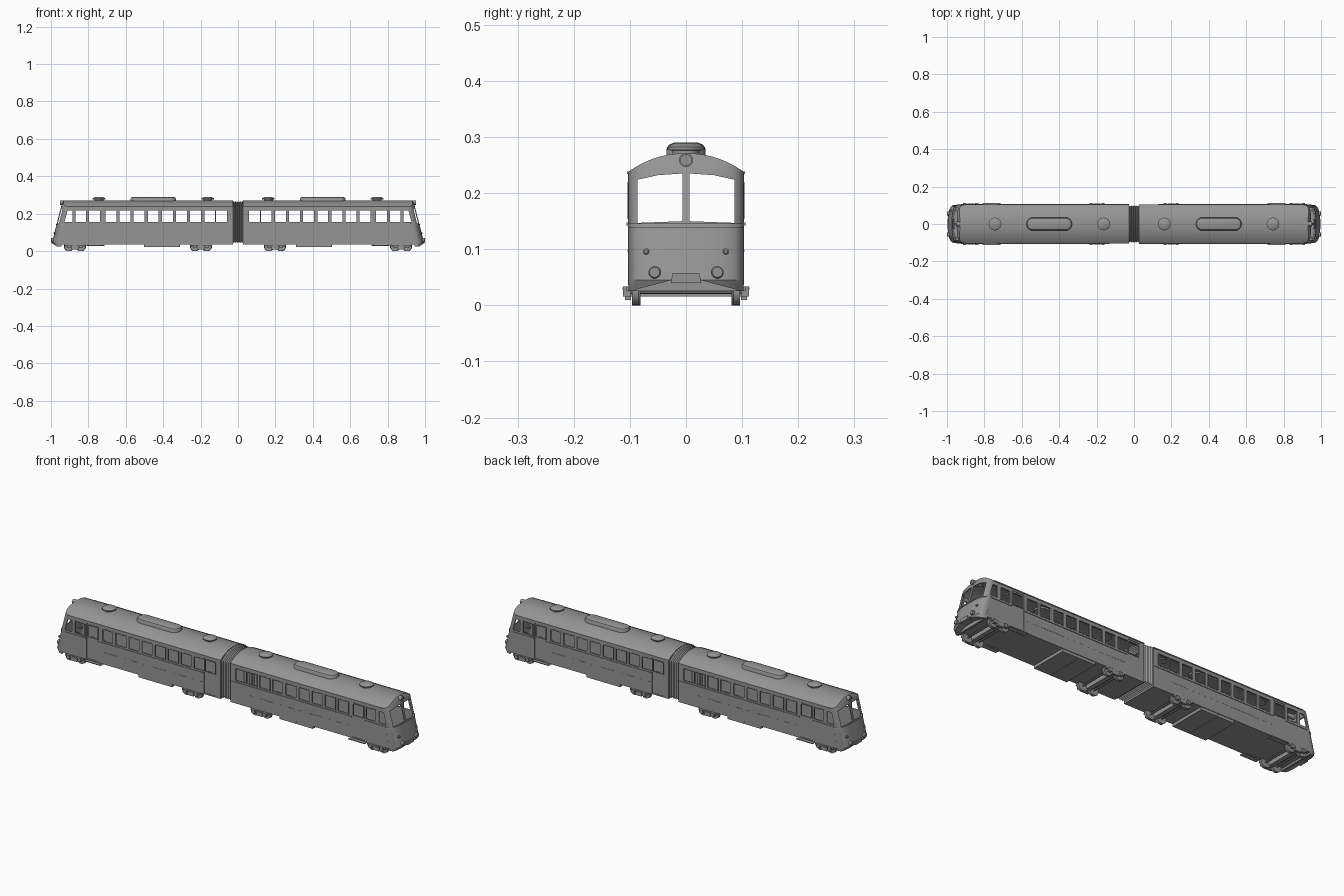
import bpy, bmesh, math
from mathutils import Matrix, Vector

if "Cube" in bpy.data.objects:
    bpy.data.objects.remove(bpy.data.objects["Cube"])

grey = bpy.data.materials.new("plain_grey")
grey.use_nodes = True
COLOUR = (0.3, 0.3, 0.3, 1)
grey.diffuse_color = COLOUR
grey.node_tree.nodes["Principled BSDF"].inputs["Base Color"].default_value = COLOUR


# ---- helpers ----
def loft(bm, rings, caps=True):
    rows = [[bm.verts.new(p) for p in r] for r in rings]
    n = len(rows[0])
    for a, b in zip(rows, rows[1:]):
        for i in range(n):
            j = (i + 1) % n
            bm.faces.new((a[i], a[j], b[j], b[i]))
    if caps:
        bm.faces.new(rows[0][::-1])
        bm.faces.new(rows[-1])


def box(bm, x0, x1, y0, y1, z0, z1):
    loft(bm, [[(x0, y0, z), (x1, y0, z), (x1, y1, z), (x0, y1, z)] for z in (z0, z1)])


def lathe(bm, profile, mat, seg=24):
    # profile of (radius, height), placed by mat
    loft(bm, [[mat @ Vector((r * math.cos(t), r * math.sin(t), h))
               for t in (2 * math.pi * k / seg for k in range(seg))] for r, h in profile])


def along(axis, x, y, z):
    turn = Matrix.Rotation(math.pi / 2, 4, "Y") if axis == "X" else Matrix.Rotation(-math.pi / 2, 4, "X")
    return Matrix.Translation((x, y, z)) @ (turn if axis != "Z" else Matrix())


def finish(bm, name, smooth=True):
    bmesh.ops.recalc_face_normals(bm, faces=bm.faces[:])
    me = bpy.data.meshes.new(name)
    bm.to_mesh(me)
    bm.free()
    me.materials.append(grey)
    ob = bpy.data.objects.new(name, me)
    bpy.context.scene.collection.objects.link(ob)
    return ob


def boolean(ob, cutter, op):
    mod = ob.modifiers.new("cut", "BOOLEAN")
    mod.operation, mod.solver, mod.object = op, "EXACT", cutter
    dg = bpy.context.evaluated_depsgraph_get()
    me = bpy.data.meshes.new_from_object(ob.evaluated_get(dg))
    ob.modifiers.clear()
    ob.data = me
    bpy.data.objects.remove(cutter)


# ---- body shapes ----
HALF = 0.103


def section(x, inset, bottom):
    w = HALF - inset
    pts = [(x, -w, bottom), (x, w, bottom)]
    for k in range(21):
        s = math.cos(math.pi * k / 20)
        pts.append((x, w * s, 0.238 - inset / 2 + (0.033 - inset / 2) * (1 - abs(s) ** 2.2)))
    return pts


def nose(z, tip, inset):
    pts = [(-0.1, 0.2, z), (-0.1, -0.2, z), (tip - 0.046, -0.2, z)]
    for k in range(25):
        s = -math.cos(math.pi * k / 24)
        pts.append((tip - 0.045 * (1 - (1 - abs(s) ** 3) ** (1 / 3)), s * (HALF - inset), z))
    return pts + [(tip - 0.046, 0.2, z)]


def body_solid(name, x0, inset, bottom):
    bm = bmesh.new()
    loft(bm, [section(x0, inset, bottom), section(1.1, inset, bottom)])
    ob = finish(bm, name)
    bm = bmesh.new()
    loft(bm, [nose(z, t - inset, inset + 0.0003) for z, t in
              ((0, 0.97), (0.045, 0.995), (0.25, 0.943), (0.32, 0.9))])
    boolean(ob, finish(bm, "nose_tool"), "INTERSECT")
    return ob


WINDOWS = [(0.059, 0.118)] + [(0.122 + 0.0755 * i, 0.18 + 0.0755 * i) for i in range(8)]
WINDOWS += [(0.738, 0.796), (0.813, 0.868)]
SILL, HEAD = 0.157, 0.216

# ---- car shell, hollow with open inner end ----
body = body_solid("car_body", 0.028, 0, 0.026)
boolean(body, body_solid("hollow_tool", 0.0, 0.006, 0.046), "DIFFERENCE")

bm = bmesh.new()
box(bm, -0.2, 0.945, -0.3, 0.3, -0.1, 0.036)
for s in (-1, 1):
    box(bm, 0.732, 0.802, s * 0.1005, s * 0.2, 0.042, 0.226)
box(bm, 0.053, 0.124, 0.1005, 0.2, 0.042, 0.226)
boolean(body, finish(bm, "recess_tool"), "DIFFERENCE")

bm = bmesh.new()
for a, b in WINDOWS:
    box(bm, a, b, -0.3, 0.3, SILL, HEAD)
loft(bm, [[(0.886, y, SILL), (0.927, y, SILL), (0.912, y, HEAD), (0.886, y, HEAD)] for y in (-0.3, 0.3)])
for s in (-1, 1):
    pane = [(0.006, 0.15), (0.086, 0.147), (0.086, 0.224), (0.05, 0.232), (0.006, 0.235)]
    loft(bm, [[(x, s * y, z) for y, z in pane] for x in (0.89, 1.2)])
boolean(body, finish(bm, "window_tool"), "DIFFERENCE")

# Arched lower edge of the front apron
bm = bmesh.new()
arch = [(-0.09, 0), (-0.09, 0.028), (-0.03, 0.044), (0.03, 0.044), (0.09, 0.028), (0.09, 0)]
loft(bm, [[(x, y, z) for y, z in arch] for x in (0.955, 1.2)])
boolean(body, finish(bm, "apron_tool"), "DIFFERENCE")
parts = [body]

# ---- window frames, rails and rivets ----
bm = bmesh.new()
T = 0.0035
for s in (-1, 1):
    y0, y1 = s * 0.097, s * 0.1042
    for a, b in WINDOWS:
        box(bm, a - T, a, y0, y1, SILL - T, HEAD + T)
        box(bm, b, b + T, y0, y1, SILL - T, HEAD + T)
        box(bm, a, b, y0, y1, HEAD, HEAD + T)
        box(bm, a, b, y0, y1, SILL - T, SILL)
parts.append(finish(bm, "window_frames"))

bm = bmesh.new()
for s in (-1, 1):
    for a, b in ((0.13 if s > 0 else 0.028, 0.73), (0.804, 0.925)):
        box(bm, a, b, s * 0.101, s * 0.106, 0.142, 0.148)
    box(bm, 0.028, 0.905, s * 0.1, s * 0.1055, 0.234, 0.239)
parts.append(finish(bm, "side_rails"))

bm = bmesh.new()
for s in (-1, 1):
    for k in range(50):
        x = 0.14 + 0.0118 * k
        box(bm, x, x + 0.004, s * 0.102, s * 0.1042, 0.096, 0.099)
parts.append(finish(bm, "rivets"))

# ---- windscreen sill ----
bm = bmesh.new()
loft(bm, [[(x + d, y, z) for x, y, z in nose(z, 0.97 - 0.25 * (z - 0.144), 0)[4:-2]]
          + [(x - 0.006, y, z) for x, y, z in nose(z, 0.97 - 0.25 * (z - 0.144), 0)[-3:3:-1]]
          for z, d in ((0.139, 0.003), (0.146, 0.003))])
parts.append(finish(bm, "windscreen_sill"))

# ---- roof vents, roof box and headlight ----
bm = bmesh.new()
for x in (0.162, 0.743):
    lathe(bm, [(0.024, 0.26), (0.024, 0.276), (0.034, 0.277), (0.034, 0.282), (0.022, 0.289), (0.004, 0.29)],
          along("Z", x, 0, 0))
parts.append(finish(bm, "roof_vents"))

bm = bmesh.new()
rings = []
for z, r in ((0.255, 0.035), (0.279, 0.035), (0.286, 0.031), (0.29, 0.022)):
    rings.append([((0.54 if math.cos(t) > 0 else 0.366) + r * math.cos(t), r * math.sin(t), z)
                  for t in (2 * math.pi * (k + 0.5) / 24 for k in range(24))])
loft(bm, rings)
parts.append(finish(bm, "roof_box"))

bm = bmesh.new()
lathe(bm, [(0.003, 0.885), (0.009, 0.91), (0.0125, 0.925), (0.0125, 0.951), (0.0095, 0.951), (0.0095, 0.948)],
      along("X", 0, 0, 0.259))
for s in (-1, 1):
    lathe(bm, [(0.0055, 0.95), (0.0055, 0.984), (0.003, 0.986)], along("X", 0, s * 0.071, 0.096), 12)
parts.append(finish(bm, "lamps"))

# ---- buffers and coupler cover ----
bm = bmesh.new()
for s in (-1, 1):
    lathe(bm, [(0.011, 0.96), (0.011, 0.998), (0.009, 1.0)], along("X", 0, s * 0.056, 0.059))
parts.append(finish(bm, "buffers"))
bm = bmesh.new()
loft(bm, [[(x, -0.027, 0.04), (x, 0.027, 0.04), (x, 0.024, 0.058), (x, -0.024, 0.058)] for x in (0.96, 0.998)])
parts.append(finish(bm, "coupler_cover"))

# ---- underfloor equipment and door steps ----
bm = bmesh.new()
box(bm, 0.31, 0.405, -0.1, 0.1, 0.021, 0.04)
box(bm, 0.407, 0.503, -0.1, 0.1, 0.021, 0.04)
for s in (-1, 1):
    box(bm, 0.715, 0.81, s * 0.085, s * 0.113, 0.028, 0.032)
    for x in (0.722, 0.8):
        box(bm, x, x + 0.004, s * 0.085, s * 0.1, 0.03, 0.045)
parts.append(finish(bm, "underfloor_boxes_and_steps"))

# ---- bogies ----
bm = bmesh.new()
for c in (0.198, 0.872):
    box(bm, c - 0.012, c + 0.012, -0.1, 0.1, 0.016, 0.036)
    for dx in (-0.032, 0.032):
        lathe(bm, [(0.005, -0.1), (0.005, 0.1)], along("Y", c + dx, 0, 0.025), 10)
        for s in (-1, 1):
            lathe(bm, [(0.027, s * 0.081), (0.027, s * 0.084), (0.025, s * 0.085), (0.025, s * 0.096)],
                  along("Y", c + dx, 0, 0.027 - 0.002), 24)
            box(bm, c + dx - 0.009, c + dx + 0.009, s * 0.098, s * 0.112, 0.016, 0.034)
    for s in (-1, 1):
        box(bm, c - 0.052, c + 0.052, s * 0.098, s * 0.106, 0.026, 0.034)
        box(bm, c - 0.018, c + 0.018, s * 0.098, s * 0.109, 0.01, 0.03)
for v in bm.verts:
    v.co.z = max(v.co.z, 0)
parts.append(finish(bm, "bogies"))

# ---- second car is the first turned half round ----
for ob in parts[:]:
    twin = ob.copy()
    twin.name = "rear_" + ob.name
    twin.rotation_euler.z = math.pi
    bpy.context.scene.collection.objects.link(twin)

# ---- bellows between the cars ----
bm = bmesh.new()
rings = []
for k in range(13):
    f = 0.97 if k % 2 else 0.91
    rings.append([(x, y * f, 0.15 + (z - 0.15) * f) for x, y, z in section(-0.03 + 0.005 * k, 0, 0.04)])
loft(bm, rings, caps=False)
bellows = finish(bm, "bellows")

# ---- smooth shading with sharp edges ----
bpy.ops.object.select_all(action="DESELECT")
for ob in parts + [bellows]:
    ob.select_set(True)
bpy.context.view_layer.objects.active = body
bpy.ops.object.shade_smooth_by_angle(angle=math.radians(30))
